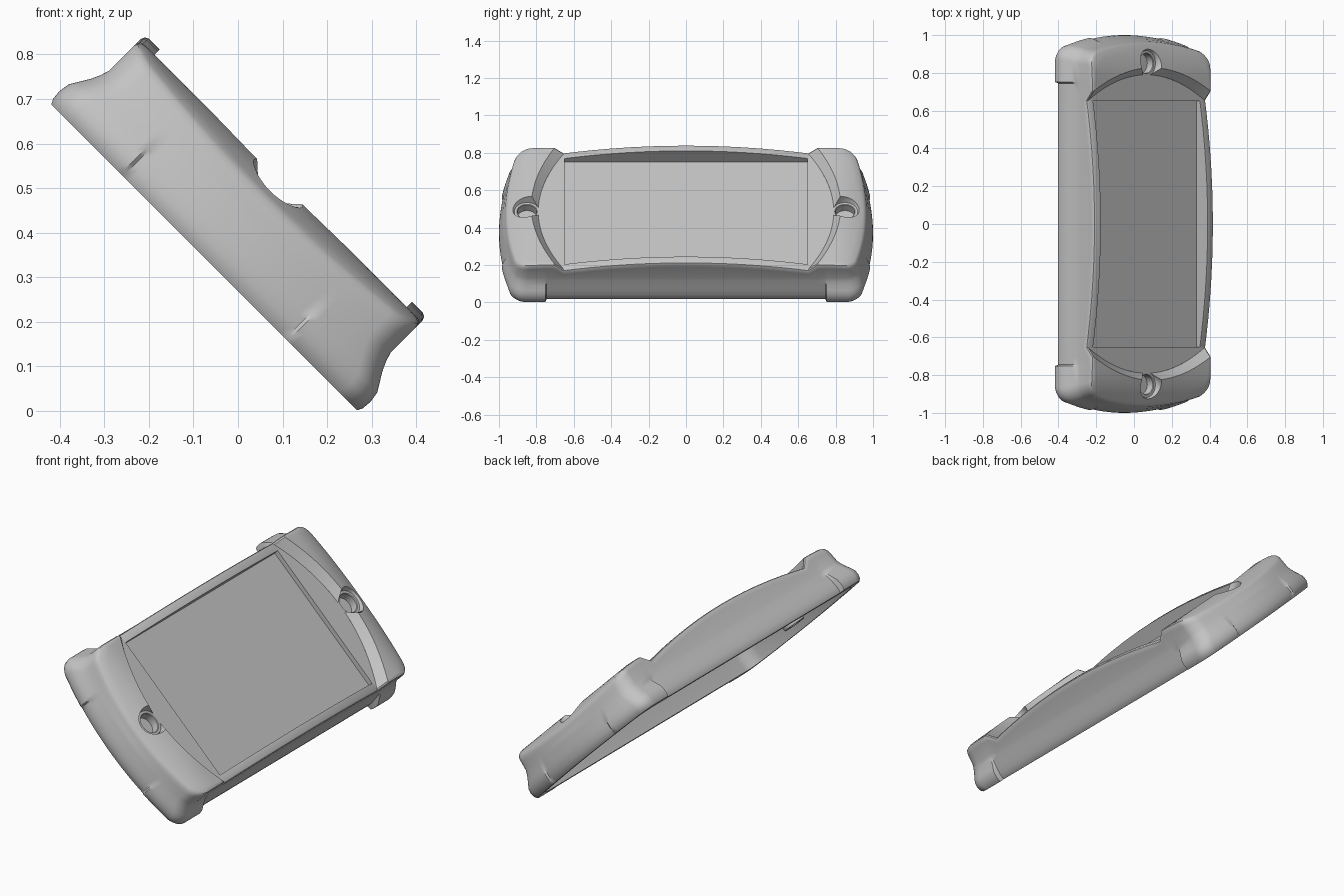
import bpy, bmesh, math
from mathutils import Vector

if "Cube" in bpy.data.objects:
    bpy.data.objects.remove(bpy.data.objects["Cube"])

R2 = math.sqrt(2)
grey = bpy.data.materials.new("plain grey")
grey.diffuse_color = (0.55, 0.55, 0.55, 1)
grey.use_nodes = True
grey.node_tree.nodes["Principled BSDF"].inputs["Base Color"].default_value = grey.diffuse_color


def place(a, y, h):
    """Tilt the case 45 degrees: a = across, y = along, h = thickness."""
    u, w = a - 0.2975, h + 0.19
    return Vector(((u + w) / R2, y, (w - u) / R2))


def finish(name, bm):
    bmesh.ops.remove_doubles(bm, verts=bm.verts[:], dist=0.0003)
    bmesh.ops.recalc_face_normals(bm, faces=bm.faces[:])
    me = bpy.data.meshes.new(name)
    bm.to_mesh(me)
    bm.free()
    me.materials.append(grey)
    ob = bpy.data.objects.new(name, me)
    bpy.context.collection.objects.link(ob)
    bpy.ops.object.select_all(action='DESELECT')
    ob.select_set(True)
    bpy.context.view_layer.objects.active = ob
    bpy.ops.object.shade_smooth_by_angle(angle=math.radians(35))


def loft(bm, rows, closed=False):
    """Skin a list of rows of local points with quads."""
    vs = [[bm.verts.new(place(*p)) for p in r] for r in rows]
    n = len(rows[0])
    for r0, r1 in zip(vs, vs[1:]):
        for i in range(n if closed else n - 1):
            j = (i + 1) % n
            bm.faces.new((r0[i], r0[j], r1[j], r1[i]))
    return vs


# Heights of the arched rim and of the raised end guards
FOOT_Y, BROW_Y, TOP_A, FLOOR, SCREW_Y = 0.655, 0.705, 0.435, 0.20, 0.85


def arch(y):
    return 0.259 - 0.058 * (y / 0.65) ** 2


def guard(y):
    return 0.243 - 0.035 * (max(0, abs(y) - 0.78) / 0.15) ** 2


def top_height(y):
    y = abs(y)
    t = min(1, max(0, (y - FOOT_Y) / (BROW_Y - FOOT_Y)))
    return arch(min(y, FOOT_Y)) * (1 - t) + guard(y) * t


# Footprint: straight sides, round corners, bowed ends
SIDE = [0, .1, .2, .3, .4, .5, .6, FOOT_Y, BROW_Y, .745, .752]
END = [.35, .32, .30, .28, .265, .257] + [.24 - .016 * i for i in range(15)] + [0]
CORNER = 12
BOW = 0.33


def quarter(A, Y, r=0.085):
    pts = [(A, y) for y in SIDE]
    top = math.pi / 2 - math.atan(2 * BOW * (A - r / 2))
    ae = A - r + r * math.cos(top)
    cy = Y - BOW * ae * ae - r * math.sin(top)
    for i in range(CORNER):
        t = top * i / (CORNER - 1)
        pts.append((A - r + r * math.cos(t), cy + r * math.sin(t)))
    return pts + [(a, Y - BOW * a * a) for a in END]


def half_ring(A, Y, f=0, g=0):
    plain, wide = quarter(A, Y), quarter(A + f, Y + g)
    lo, hi = len(SIDE) - 1, len(SIDE) + CORNER + 5
    q = [wide[i] if lo <= i < hi else plain[i] for i in range(len(plain))]
    return q + [(-a, y) for a, y in reversed(q[:-1])]


def ring(*args):
    h = half_ring(*args)
    return h + [(-a, -y) for a, y in h[1:-1]]


# Housing: outer wall with flared corner bumpers, bottom lip, hollow inside
bm = bmesh.new()
rows = [[(a, y, 0.155) for a, y in ring(.415, .935)],
        [(a, y, 0.12) for a, y in ring(.422, .95)],
        [(a, y, 0.0) for a, y in ring(.43, .965)]]
for h, A, Y, f, g in [(0, .460, .988, .025, .004), (.012, .465, .996, .026, .006),
                      (.035, .465, 1.0, .028, .008), (.06, .462, .998, .027, .008),
                      (.08, .458, .994, .019, .006), (.103, .454, .988, .009, .003),
                      (.125, .450, .982, .003, .001), (.145, .447, .977, 0, 0)]:
    rows.append([(a, y, h) for a, y in ring(A, Y, f, g)])
for drop, A, Y in [(.03, .447, .970), (.014, .447, .966), (.004, .443, .960), (0, TOP_A, .951)]:
    rows.append([(a, y, top_height(y) - drop) for a, y in ring(A, Y)])
vs = loft(bm, rows, closed=True)
bm.faces.new(vs[0])


# Raised end guards with a curved inner step and a screw pocket
def inner_curve(yc, y_side, r):
    t0 = math.asin((yc - 0.002 - SCREW_Y) / r)
    a0 = r * math.cos(t0)
    arc = [TOP_A + (a0 - TOP_A) * i / 24 for i in range(25)]
    pts = [(a, yc - (yc - y_side) * (a / TOP_A) ** 2) for a in arc]
    for i in range(1, 24):
        t = t0 + (math.pi - 2 * t0) * i / 24
        pts.append((r * math.cos(t), SCREW_Y + r * math.sin(t)))
    return pts + [(-a, y) for a, y in reversed(pts[:25])]


foot = inner_curve(.79, FOOT_Y, .068)
brow = inner_curve(.827, BROW_Y, .076)
edge = [p for p in half_ring(TOP_A, .951) if p[1] > BROW_Y - .001]
for s in (-1, 1):
    rows = [[(a, s * y, FLOOR) for a, y in foot]]
    for t in (0, .25, .5, .75, 1):
        mix = [(p[0] + (q[0] - p[0]) * t, p[1] + (q[1] - p[1]) * t) for p, q in zip(brow, edge)]
        rows.append([(a, s * y, guard(y)) for a, y in mix])
    loft(bm, rows)

# Arched side rims with the inner wall down to the screen
ys = [-y for y in reversed(SIDE[1:8])] + SIDE[:8]
for s in (-1, 1):
    loft(bm, [[(s * TOP_A, y, arch(y)) for y in ys],
              [(s * .40, y, arch(y)) for y in ys],
              [(s * .40, y, .175) for y in ys]])
finish("housing", bm)

for s, side in ((-1, "front"), (1, "back")):
    # Flat ledge between the screen and the guard
    bm = bmesh.new()
    aa = [TOP_A * (i / 20 - 1) for i in range(41)]
    loft(bm, [[(a, s * .65, FLOOR) for a in aa],
              [(a, s * (.79 - (.79 - FOOT_Y) * (a / TOP_A) ** 2), FLOOR) for a in aa]])
    finish(side + "_ledge", bm)

    # Stepped screw socket with its boss underneath
    bm = bmesh.new()
    prof = [(.069, FLOOR), (.055, FLOOR), (.052, FLOOR - .004), (.052, .14), (.03, .14),
            (.03, .03), (.058, .03), (.058, .165)]
    loft(bm, [[(r * math.cos(k * math.tau / 32), s * SCREW_Y + r * math.sin(k * math.tau / 32), h)
               for k in range(32)] for r, h in prof], closed=True)
    finish(side + "_screw_socket", bm)

# Sunken flat screen with short end walls
bm = bmesh.new()
loft(bm, [[(a, y, h) for a in (-.40, .40)]
          for y, h in ((-.65, FLOOR), (-.65, .175), (.65, .175), (.65, FLOOR))])
finish("screen", bm)
